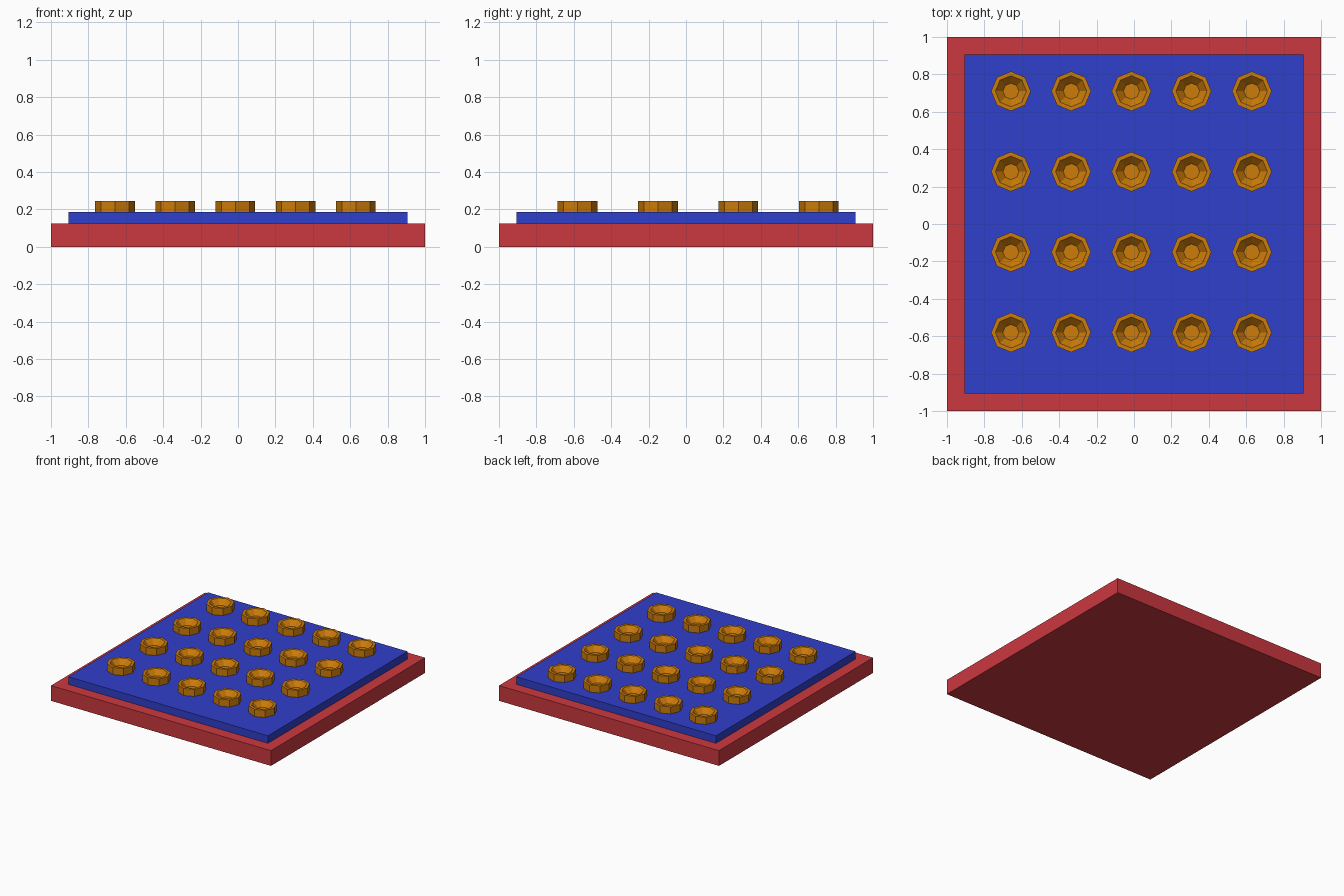
import bpy, bmesh, math

if "Cube" in bpy.data.objects:
    bpy.data.objects.remove(bpy.data.objects["Cube"])

def material(name, color):
    m = bpy.data.materials.new(name)
    m.diffuse_color = (*color, 1)
    m.use_nodes = True
    m.node_tree.nodes["Principled BSDF"].inputs["Base Color"].default_value = m.diffuse_color
    return m

RED = material("red", (0.6, 0.04, 0.05, 1)[:3])
BLUE = material("blue", (0.03, 0.05, 0.6))
ORANGE = material("orange", (0.6, 0.2, 0.003))

def finish(name, bm, mat):
    bmesh.ops.recalc_face_normals(bm, faces=bm.faces)
    me = bpy.data.meshes.new(name)
    bm.to_mesh(me)
    bm.free()
    me.materials.append(mat)
    ob = bpy.data.objects.new(name, me)
    bpy.context.collection.objects.link(ob)
    return ob

def slab(name, half, z0, z1, mat):
    bm = bmesh.new()
    bmesh.ops.create_cube(bm, size=1)
    for v in bm.verts:
        v.co = (v.co.x * 2 * half, v.co.y * 2 * half, z1 if v.co.z > 0 else z0)
    return finish(name, bm, mat)

# Base tray and raised panel
slab("base", 1.0, 0.0, 0.125, RED)
slab("panel", 0.907, 0.125, 0.187, BLUE)

# Octagonal cup: outer wall, flat rim, sloping bowl, flat floor
PROFILE = [(0.106, 0.187), (0.106, 0.245), (0.083, 0.245), (0.043, 0.203)]
bm = bmesh.new()
rings = [[bm.verts.new((r * math.cos(i * math.pi / 4), r * math.sin(i * math.pi / 4), z))
          for i in range(8)] for r, z in PROFILE]
for a, b in zip(rings, rings[1:]):
    for i in range(8):
        j = (i + 1) % 8
        bm.faces.new((a[i], a[j], b[j], b[i]))
bm.faces.new(rings[-1])
bm.faces.new(rings[0][::-1])
cup = finish("cup", bm, ORANGE)
cup.location = (-0.658, -0.58, 0)

# Grid of five by four cups
for axis, count, step in ((0, 5, 0.322), (1, 4, 0.43)):
    arr = cup.modifiers.new("repeat", 'ARRAY')
    arr.count = count
    arr.use_relative_offset = False
    arr.use_constant_offset = True
    offset = [0, 0, 0]
    offset[axis] = step
    arr.constant_offset_displace = offset
